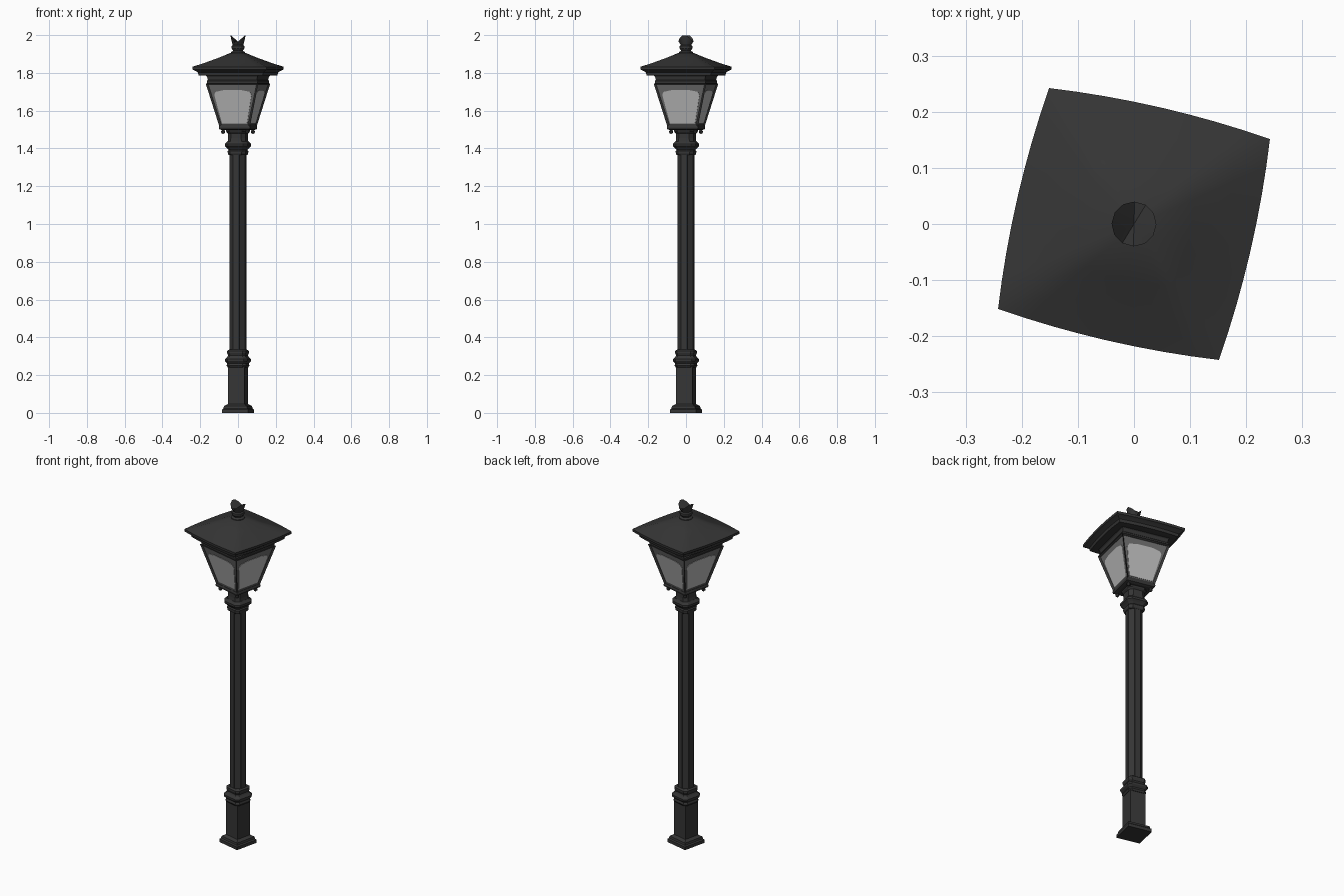
import bpy, bmesh, math
from mathutils import Matrix

if "Cube" in bpy.data.objects:
    bpy.data.objects.remove(bpy.data.objects["Cube"])

ROT = Matrix.Rotation(math.radians(-13), 4, 'Z')   # whole lamp is turned slightly


def material(name, v):
    m = bpy.data.materials.new(name)
    m.diffuse_color = (v, v, v, 1)
    m.use_nodes = True
    m.node_tree.nodes["Principled BSDF"].inputs["Base Color"].default_value = m.diffuse_color
    return m


IRON = material("dark iron", 0.036)
GLASS = material("pale glass", 0.50)
SHADE = material("grey glass edge", 0.15)


def finish(name, bm, mats=(IRON,), smooth=False):
    bm.transform(ROT)
    bmesh.ops.recalc_face_normals(bm, faces=bm.faces)
    me = bpy.data.meshes.new(name)
    bm.to_mesh(me)
    bm.free()
    for m in mats:
        me.materials.append(m)
    ob = bpy.data.objects.new(name, me)
    bpy.context.collection.objects.link(ob)
    if smooth:
        bpy.ops.object.select_all(action='DESELECT')
        ob.select_set(True)
        bpy.context.view_layer.objects.active = ob
        bpy.ops.object.shade_smooth_by_angle(angle=math.radians(28))
    return ob


def loft(bm, rings):
    vr = [[bm.verts.new(p) for p in r] for r in rings]
    n = len(vr[0])
    for a, b in zip(vr, vr[1:]):
        for i in range(n):
            j = (i + 1) % n
            bm.faces.new((a[i], a[j], b[j], b[i]))
    bm.faces.new(vr[0][::-1])
    bm.faces.new(vr[-1])
    return vr


def turn(p, k):
    x, y = p
    for _ in range(k):
        x, y = -y, x
    return x, y


def square(h, z):
    return [(*turn((h, h), k), z) for k in range(4)]


def octagon(h, z, k=0.42):
    return [(*turn(p, q), z) for q in range(4) for p in ((h, -h * k), (h, h * k))]


def bulged(h, z, b, n=8):
    # square ring whose sides bow outwards by b
    pts = []
    for q in range(4):
        for i in range(n):
            t = -1 + 2 * i / n
            pts.append((*turn((h + b * (1 - t * t), h * t), q), z))
    return pts


def solid(name, section, profile, smooth=False, **kw):
    bm = bmesh.new()
    loft(bm, [section(h, z, **kw) for h, z in profile])
    return finish(name, bm, smooth=smooth)


# base plinth and pedestal
solid("base_plinth", square, [(.070, 0), (.070, .018), (.064, .024), (.062, .036), (.046, .046)])
solid("pedestal", square, [(.045, .04), (.045, .25)])

# lower collar moulding
solid("lower_collar", octagon, [(.047, .24), (.054, .25), (.050, .262), (.060, .274), (.061, .284),
                                (.050, .297), (.046, .305), (.051, .318), (.051, .328), (.042, .335)], k=.72)

# shaft with shallow grooves at each corner
bm = bmesh.new()


def fluted(z):
    pts = []
    for i in range(8):
        a = i * math.pi / 4
        for da, r in ((-.36, .0455), (.36, .0455), (math.pi / 8, .0425)):
            pts.append((r * math.cos(a + da), r * math.sin(a + da), z))
    return pts


loft(bm, [fluted(.32), fluted(1.385)])
finish("shaft", bm)

# upper collar and neck
solid("upper_collar", octagon, [(.044, 1.365), (.048, 1.372), (.049, 1.386), (.044, 1.392), (.052, 1.402),
                                (.062, 1.412), (.062, 1.424), (.050, 1.438)], k=.65)
solid("neck", octagon, [(.050, 1.43), (.047, 1.455), (.047, 1.48), (.056, 1.49), (.058, 1.505)], k=.6)

# lantern body: tapered box, each side inset to leave a frame
Z0, Z1, W0, W1 = 1.515, 1.745, .082, .143


def width(z):
    return W0 + (z - Z0) / (Z1 - Z0) * (W1 - W0)


bm = bmesh.new()
loft(bm, [square(W0, Z0), square(W1, Z1)])
bm.normal_update()
sides = [f for f in bm.faces if abs(f.normal.z) < .8]
bmesh.ops.inset_individual(bm, faces=sides, thickness=.015, depth=-.008)
for f in sides:
    f.material_index = 1
finish("lantern_frame", bm, (IRON, SHADE))

# pale panes with a rounded top, one per side
bm = bmesh.new()
outline = [(-.96, 1.533), (.96, 1.533), (.93, 1.62), (.91, 1.685), (.80, 1.700), (.4, 1.709),
           (-.4, 1.709), (-.80, 1.700), (-.91, 1.685), (-.93, 1.62)]
for q in range(4):
    bot, top = [], []
    for u, z in outline:
        x = u * (width(z) - .016)
        bot.append((*turn((width(z) - .010, x), q), z))
        top.append((*turn((width(z) - .0055, x), q), z))
    loft(bm, [bot, top])
finish("glass_panes", bm, (GLASS,))

# sill under the lantern, with small knobs at its corners
solid("lantern_sill", square, [(.070, 1.497), (.083, 1.502), (.085, 1.512), (.082, 1.520)])
bm = bmesh.new()
for q in range(4):
    x, y = turn((.066, .066), q)
    bmesh.ops.create_uvsphere(bm, u_segments=8, v_segments=6, radius=.011,
                              matrix=Matrix.Translation((x, y, 1.488)))
finish("sill_knobs", bm, smooth=True)

# cornice between lantern and roof
solid("cornice", square, [(.136, 1.74), (.138, 1.757), (.133, 1.762), (.137, 1.78), (.152, 1.795)])

# roof with bowed eaves
solid("roof", bulged, [(.150, 1.785), (.174, 1.787), (.178, 1.803), (.190, 1.812), (.201, 1.818),
                       (.202, 1.832), (.150, 1.852), (.090, 1.878), (.030, 1.906)], smooth=True, b=.011)


# finial: round stem with a notched crown
def circle(r, z, wave=0):
    pts = []
    for i in range(12):
        a = i * math.pi / 6 + .2
        pts.append((r * math.cos(a), r * math.sin(a), z + wave * abs(math.cos(a)) ** 1.5))
    return pts


bm = bmesh.new()
rings = loft(bm, [circle(.038, 1.895), circle(.036, 1.91), circle(.026, 1.918), (circle(.034, 1.93)),
                  circle(.034, 1.942), circle(.028, 1.948), circle(.034, 1.957, .012), circle(.040, 1.962, .038)])
cap = [f for f in bm.faces if len(f.verts) == 12 and rings[-1][0] in f.verts]
res = bmesh.ops.poke(bm, faces=cap)
res['verts'][0].co.z = 1.958
finish("finial", bm, smooth=True)
